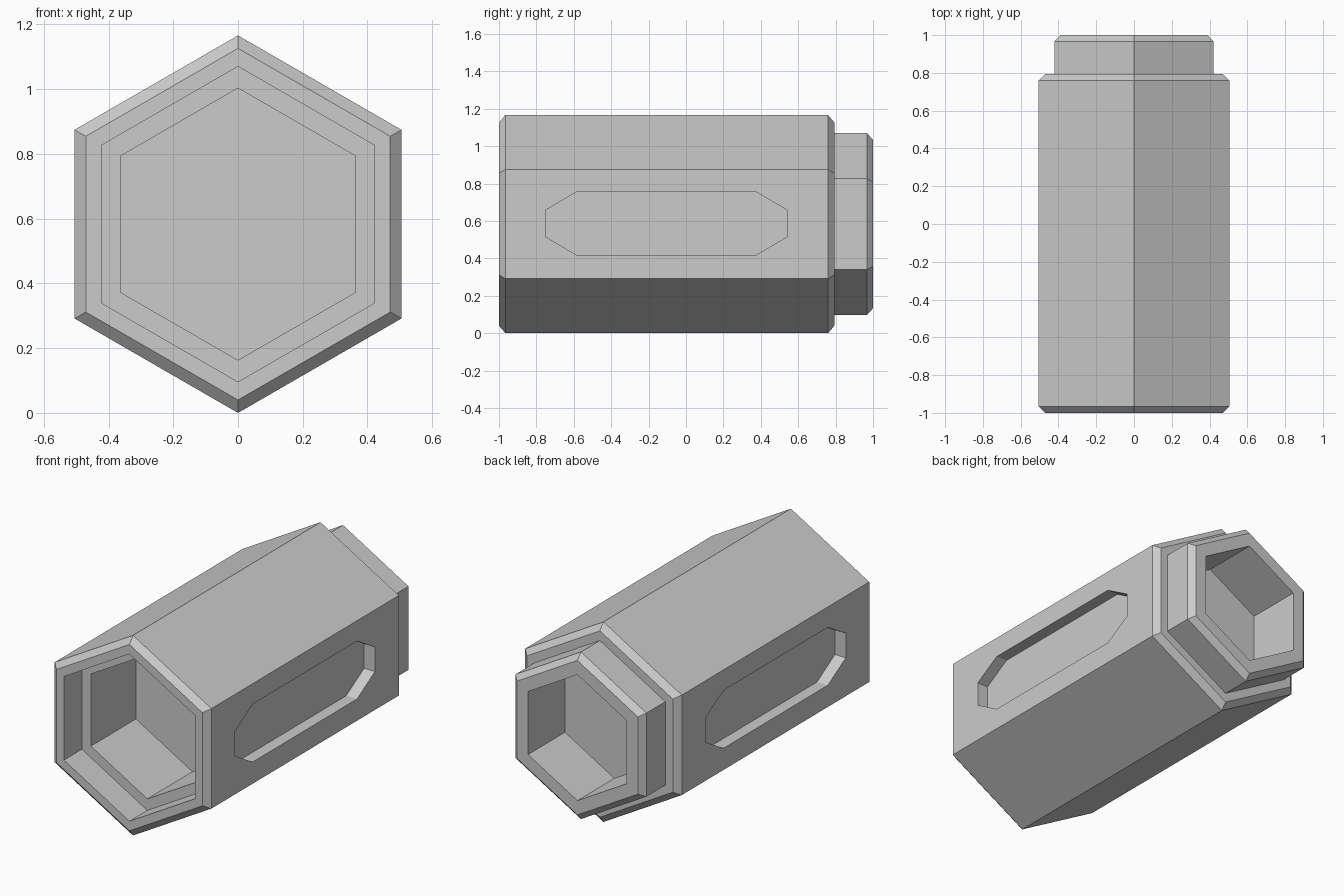
import bpy, bmesh
from math import sin, cos, pi

default = bpy.data.objects.get("Cube")
if default:
    bpy.data.objects.remove(default, do_unlink=True)

CENTRE_Z = 0.583

# Single flat colour
grey = bpy.data.materials.new("light_grey")
grey.use_nodes = True
colour = (0.6, 0.6, 0.6, 1)
grey.diffuse_color = colour
grey.node_tree.nodes["Principled BSDF"].inputs["Base Color"].default_value = colour


def loft(name, sections):
    """Skin equal-length point loops in order and cap both ends."""
    bm = bmesh.new()
    loops = [[bm.verts.new(p) for p in s] for s in sections]
    n = len(loops[0])
    for a, b in zip(loops, loops[1:]):
        for i in range(n):
            j = (i + 1) % n
            bm.faces.new((a[i], a[j], b[j], b[i]))
    bm.faces.new(loops[0])
    bm.faces.new(loops[-1])
    bmesh.ops.recalc_face_normals(bm, faces=bm.faces)
    mesh = bpy.data.meshes.new(name)
    bm.to_mesh(mesh)
    bm.free()
    mesh.materials.append(grey)
    obj = bpy.data.objects.new(name, mesh)
    bpy.context.collection.objects.link(obj)
    return obj


def hexagon(y, radius):
    return [(radius * cos(pi / 2 + k * pi / 3), y,
             CENTRE_Z + radius * sin(pi / 2 + k * pi / 3)) for k in range(6)]


# Hexagonal body: front socket floor, out over the rim, to the rear socket floor
profile = [
    (-0.42, 0.42), (-0.835, 0.42), (-0.835, 0.487), (-1.0, 0.487),  # stepped socket
    (-1.0, 0.543), (-0.966, 0.583),                                 # front chamfer
    (0.76, 0.583), (0.793, 0.543),                                  # rear chamfer
    (0.793, 0.487), (0.967, 0.487), (1.0, 0.45),                    # neck
    (1.0, 0.367), (0.66, 0.367),                                    # rear socket
]
body = loft("hex_body", [hexagon(y, r) for y, r in profile])

# Long octagonal recesses on both side faces
slot = [(-0.75, 0.515), (-0.585, 0.418), (0.375, 0.418), (0.54, 0.515),
        (0.54, 0.658), (0.375, 0.755), (-0.585, 0.755), (-0.75, 0.658)]
for side, label in ((1, "left"), (-1, "right")):
    cutter = loft(label + "_slot_cutter",
                  [[(side * x, y, z) for y, z in slot] for x in (0.435, 0.6)])
    cutter.hide_render = True
    cut = body.modifiers.new(label + "_slot", 'BOOLEAN')
    cut.operation = 'DIFFERENCE'
    cut.solver = 'EXACT'
    cut.object = cutter
    bpy.context.view_layer.objects.active = body
    bpy.ops.object.modifier_apply(modifier=cut.name)
    bpy.data.objects.remove(cutter, do_unlink=True)
